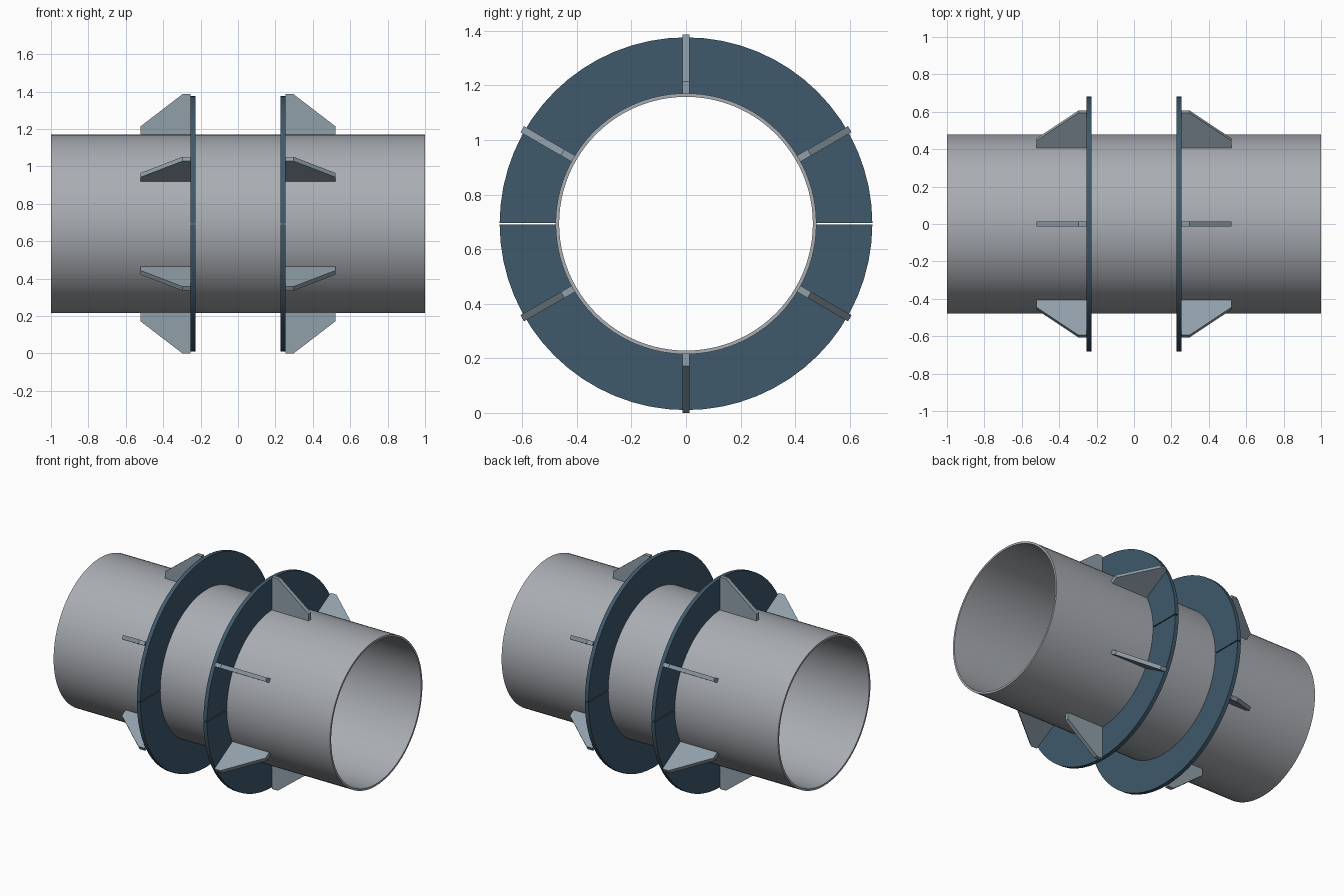
import bpy, bmesh
from math import pi, sin, cos, asin, radians
from mathutils import Matrix, Vector

if "Cube" in bpy.data.objects:
    bpy.data.objects.remove(bpy.data.objects["Cube"])

ZC = 0.693            # axis height
PIPE_R, BORE_R = 0.478, 0.465
FLANGE_R = 0.683
X_IN, X_OUT = 0.228, 0.254
GAP = 0.006           # slit between flange halves


def material(name, rgb):
    m = bpy.data.materials.new(name)
    m.diffuse_color = (*rgb, 1)
    m.use_nodes = True
    m.node_tree.nodes["Principled BSDF"].inputs["Base Color"].default_value = m.diffuse_color
    return m


steel = material("steel", (0.40, 0.42, 0.45))
dark_blue = material("dark_blue", (0.05, 0.10, 0.15))
rib_grey = material("rib_grey", (0.28, 0.35, 0.40))


def finish(name, bm, mat, smooth=True):
    bmesh.ops.recalc_face_normals(bm, faces=bm.faces)
    me = bpy.data.meshes.new(name)
    bm.to_mesh(me)
    bm.free()
    ob = bpy.data.objects.new(name, me)
    bpy.context.collection.objects.link(ob)
    me.materials.append(mat)
    if smooth:
        bpy.ops.object.select_all(action='DESELECT')
        ob.select_set(True)
        bpy.context.view_layer.objects.active = ob
        bpy.ops.object.shade_smooth_by_angle(angle=radians(30))
    return ob


def extrude_profile(bm, points, vec):
    face = bm.faces.new([bm.verts.new(p) for p in points])
    out = bmesh.ops.extrude_face_region(bm, geom=[face])['geom']
    verts = [v for v in out if isinstance(v, bmesh.types.BMVert)]
    bmesh.ops.translate(bm, verts=verts, vec=vec)


# Pipe: rectangular wall section swept around the x axis
bm = bmesh.new()
wall = [(-1, BORE_R), (1, BORE_R), (1, PIPE_R), (-1, PIPE_R)]
N = 96
rings = [[bm.verts.new((x, r * cos(2 * pi * i / N), ZC + r * sin(2 * pi * i / N)))
          for x, r in wall] for i in range(N)]
for i in range(N):
    a, b = rings[i], rings[(i + 1) % N]
    for k in range(4):
        j = (k + 1) % 4
        bm.faces.new((a[k], a[j], b[j], b[k]))
finish("pipe", bm, steel)


# Flange halves: half rings with a narrow slit at the sides
def half_ring(side, upper, n=32):
    def arc(r):
        a0 = asin(GAP / 2 / r)
        angles = [a0 + (pi - 2 * a0) * i / n for i in range(n + 1)]
        return [Vector((side * X_IN, r * cos(a), ZC + upper * r * sin(a))) for a in angles]
    inner, outer = arc(PIPE_R - 0.003), arc(FLANGE_R)
    shift = Vector((side * (X_OUT - X_IN), 0, 0))
    bm = bmesh.new()
    sections = [[bm.verts.new(p) for p in (q, o, o + shift, q + shift)]
                for q, o in zip(inner, outer)]
    for a, b in zip(sections, sections[1:]):
        for k in range(4):
            j = (k + 1) % 4
            bm.faces.new((a[k], a[j], b[j], b[k]))
    bm.faces.new(sections[0])
    bm.faces.new(sections[-1])
    return bm


# Ribs: tapered gusset plates every 60 degrees
RIB = [(X_OUT, 0.473), (0.52, 0.473), (0.52, 0.522), (0.297, 0.693), (X_OUT, 0.693)]
T = 0.026

for side, label in ((-1, "left"), (1, "right")):
    for upper, half in ((1, "upper"), (-1, "lower")):
        finish(f"{label}_flange_{half}", half_ring(side, upper), dark_blue)
    for i in range(6):
        bm = bmesh.new()
        extrude_profile(bm, [(side * x, -T / 2, r) for x, r in RIB], (0, T, 0))
        bm.transform(Matrix.Translation((0, 0, ZC)) @ Matrix.Rotation(i * pi / 3, 4, 'X'))
        finish(f"{label}_rib_{i + 1}", bm, rib_grey, smooth=False)
